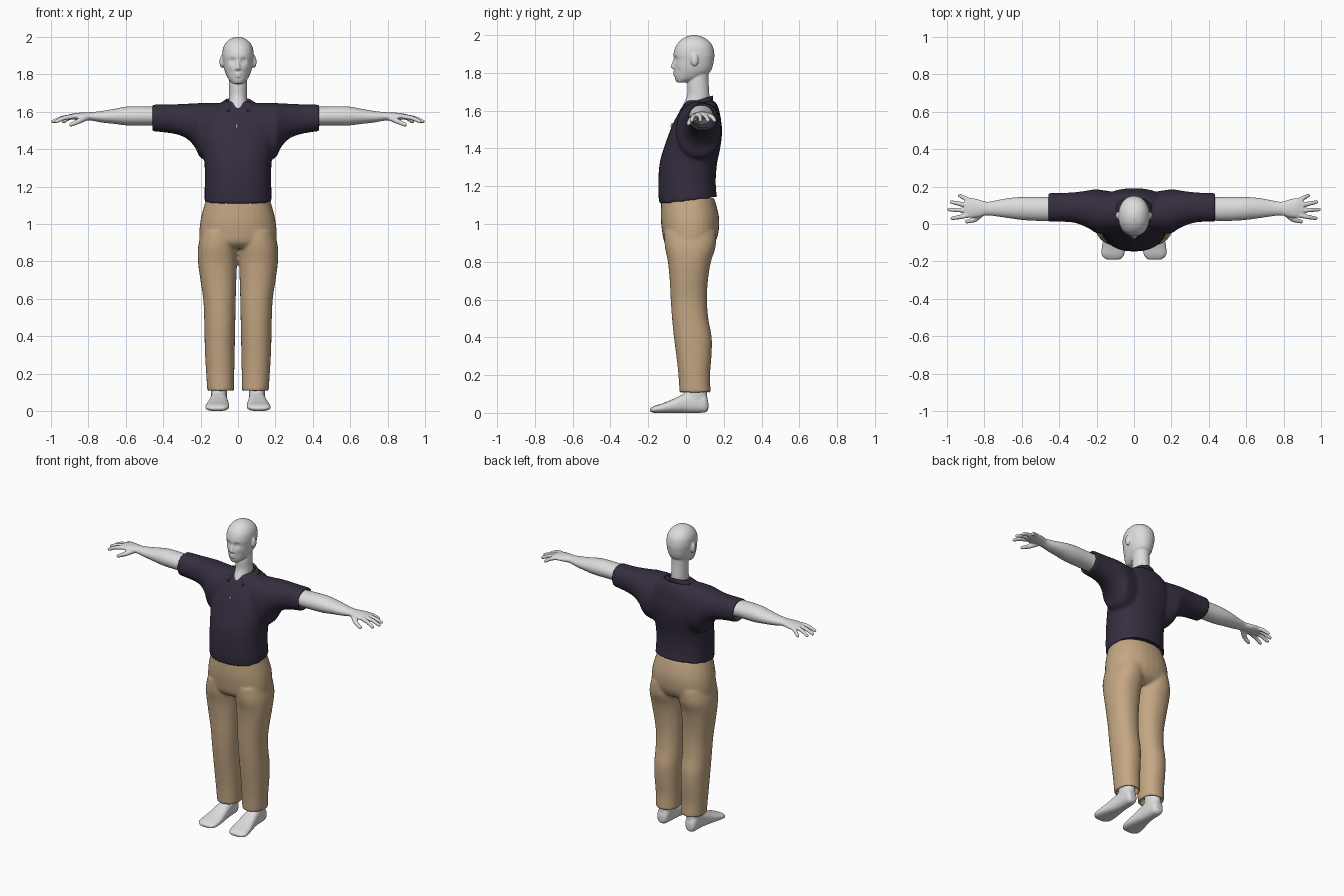
import bpy, bmesh, math
from mathutils import Vector, Matrix

default_cube = bpy.data.objects.get("Cube")
if default_cube:
    bpy.data.objects.remove(default_cube, do_unlink=True)


def material(name, colour):
    mat = bpy.data.materials.new(name)
    mat.use_nodes = True
    mat.diffuse_color = (*colour, 1)
    shader = next(n for n in mat.node_tree.nodes if n.type == 'BSDF_PRINCIPLED')
    shader.inputs["Base Color"].default_value = (*colour, 1)
    return mat


skin = material("pale grey skin", (0.72, 0.72, 0.72))
navy = material("dark plum cloth", (0.036, 0.027, 0.05))
khaki = material("khaki cloth", (0.56, 0.39, 0.23))


def smooth_sections(sections, steps=4):
    """Catmull-Rom interpolation between measured cross-sections."""
    result = []
    last = len(sections) - 1
    for i in range(last):
        p, q, r, s = (sections[max(0, min(last, i + k))] for k in (-1, 0, 1, 2))
        for step in range(steps):
            t = step / steps
            result.append([b + (c - a) * t / 2
                           + (a - 2.5 * b + 2 * c - d / 2) * t * t
                           + (1.5 * (b - c) + (d - a) / 2) * t ** 3
                           for a, b, c, d in zip(p, q, r, s)])
    result.append(list(sections[last]))
    return result


def loft(bm, axis, sections, side=1, power=2.0, hollow=False, segments=32):
    """Closed loft; each section is (position, low, high, low, high)."""
    rows = smooth_sections(sections)
    if hollow:
        wall = 0.013
        t, a, b, c, d = rows[0]
        inward = math.copysign(0.04, rows[1][0] - t)
        rim = [a + wall, b - wall, c + wall, d - wall]
        rows = [[t + inward] + rim, [t] + rim] + rows
    u, v = [k for k in range(3) if k != axis]
    rings = []
    for t, a, b, c, d in rows:
        ring = []
        for i in range(segments):
            angle = math.tau * i / segments
            cu, cv = math.cos(angle), math.sin(angle)
            co = Vector()
            co[axis] = t
            co[u] = (a + b) / 2 + (b - a) / 2 * math.copysign(abs(cu) ** (2 / power), cu)
            co[v] = (c + d) / 2 + (d - c) / 2 * math.copysign(abs(cv) ** (2 / power), cv)
            co.x *= side
            ring.append(bm.verts.new(co))
        rings.append(ring)
    for low, high in zip(rings, rings[1:]):
        for i in range(segments):
            j = (i + 1) % segments
            bm.faces.new((low[i], low[j], high[j], high[i]))
    bm.faces.new(rings[0][::-1])
    bm.faces.new(rings[-1])


def ball(bm, centre, size):
    bmesh.ops.create_uvsphere(bm, u_segments=16, v_segments=10, radius=1,
                              matrix=Matrix.Translation(centre) @ Matrix.Diagonal((*size, 1)))


def limb(bm, points, radii, side=1):
    """Chain of tapered rounded segments."""
    points = [Vector((p[0] * side, p[1], p[2])) for p in points]
    for p, r in zip(points, radii):
        ball(bm, p, (r, r, r))
    for a, b, ra, rb in zip(points, points[1:], radii, radii[1:]):
        turn = (b - a).to_track_quat('Z', 'Y').to_matrix().to_4x4()
        bmesh.ops.create_cone(bm, cap_ends=True, segments=16, radius1=ra, radius2=rb,
                              depth=(b - a).length,
                              matrix=Matrix.Translation((a + b) / 2) @ turn)


def finish(name, bm, mat, voxel=0, smoothing=0, thickness=0):
    """Fuse the pieces into one skin, smooth it and bake the modifiers."""
    bmesh.ops.recalc_face_normals(bm, faces=bm.faces[:])
    mesh = bpy.data.meshes.new(name)
    bm.to_mesh(mesh)
    bm.free()
    obj = bpy.data.objects.new(name, mesh)
    bpy.context.scene.collection.objects.link(obj)
    if voxel:
        remesh = obj.modifiers.new("fuse", 'REMESH')
        remesh.mode = 'VOXEL'
        remesh.voxel_size = voxel
    if thickness:
        obj.modifiers.new("thickness", 'SOLIDIFY').thickness = thickness
    if smoothing:
        soften = obj.modifiers.new("soften", 'SMOOTH')
        soften.iterations = smoothing
    bpy.context.view_layer.update()
    baked = obj.evaluated_get(bpy.context.evaluated_depsgraph_get())
    obj.data = bpy.data.meshes.new_from_object(baked)
    obj.modifiers.clear()
    obj.data.materials.clear()
    obj.data.materials.append(mat)
    obj.data.polygons.foreach_set("use_smooth", [True] * len(obj.data.polygons))
    obj.data.update()
    return obj


def centred(sections):
    return [(z, -w, w, front, back) for z, w, front, back in sections]


# Head and neck
bm = bmesh.new()
loft(bm, 2, centred([
    (1.55, .05, -.03, .12), (1.62, .05, -.02, .125), (1.68, .049, .006, .124),
    (1.75, .049, .008, .12), (1.83, .05, .03, .12)]))
loft(bm, 2, centred([
    (1.75, .028, -.048, .0), (1.77, .048, -.058, .07), (1.8, .064, -.063, .122),
    (1.83, .074, -.065, .14), (1.87, .081, -.063, .148), (1.9, .084, -.066, .15),
    (1.94, .08, -.055, .142), (1.97, .064, -.032, .12), (1.99, .04, -.002, .088),
    (2.0, .012, .03, .055)]), power=2.15)
limb(bm, [(0, -.056, 1.88), (0, -.069, 1.834)], [.007, .012])
ball(bm, (0, -.056, 1.803), (.022, .013, .006))
ball(bm, (0, -.055, 1.79), (.019, .013, .007))
ball(bm, (0, -.04, 1.765), (.022, .017, .014))
for side in (-1, 1):
    ball(bm, (side * .012, -.062, 1.829), (.009, .009, .008))
    ball(bm, (side * .087, .045, 1.868), (.012, .02, .034))
head = finish("head", bm, skin, .005, 3)

# Eye sockets, eyelids and cheeks are pressed into the face
for side in (-1, 1):
    for x, y, z, radius, push in ((.031, -.055, 1.872, .015, .011),
                                  (.032, -.048, 1.87, .008, -.006),
                                  (.045, -.045, 1.815, .018, .004)):
        spot = Vector((x * side, y, z))
        for vert in head.data.vertices:
            vert.co.y += push * math.exp(-((vert.co - spot).length / radius) ** 2)

# Shirt: torso and sleeves with open ends
bm = bmesh.new()
loft(bm, 2, centred([
    (1.105, .179, -.141, .166), (1.16, .179, -.146, .159), (1.25, .177, -.146, .158),
    (1.33, .18, -.138, .166), (1.4, .19, -.118, .181), (1.48, .205, -.09, .191),
    (1.54, .2, -.065, .187), (1.6, .17, -.032, .176), (1.64, .11, -.006, .16),
    (1.655, .07, .01, .14)]), power=2.3, hollow=True)
for vert in bm.verts:
    # the hem rises towards the back
    fade = max(0, min(1, (1.25 - vert.co.z) / .15))
    vert.co.z += .12 * (vert.co.y + .14) * fade
for side, cuff in ((1, .435), (-1, .46)):
    loft(bm, 0, [
        (cuff, .012, .165, 1.497, 1.638), (.34, .01, .168, 1.482, 1.64),
        (.275, -.008, .175, 1.457, 1.643), (.23, -.03, .182, 1.41, 1.645),
        (.195, -.05, .185, 1.35, 1.647), (.1, -.05, .17, 1.33, 1.648)],
        side, power=2.2, hollow=True)
finish("shirt", bm, navy, .008, 5)

# Folded collar, open at the front
bm = bmesh.new()
rows = []
for i in range(33):
    angle = math.radians(-148 + 296 * i / 32)
    s, c = math.sin(angle), math.cos(angle)
    edge = 1.645 + .05 * min(0, c)
    rows.append([bm.verts.new(p) for p in (
        (.062 * s, .07 + .066 * c, edge),
        (.066 * s, .07 + .07 * c, 1.656 + .024 * c),
        (.074 * s, .07 + (.08 - .008 * c) * c, 1.657 + .02 * c),
        (.1 * s, .07 + (.1 - .026 * c) * c, edge))])
for near, far in zip(rows, rows[1:]):
    for k in range(3):
        bm.faces.new((near[k], near[k + 1], far[k + 1], far[k]))
finish("collar", bm, navy, thickness=.007)

# Small opening in the placket
bm = bmesh.new()
ball(bm, (-.006, -.073, 1.52), (.006, .008, .015))
finish("placket_opening", bm, skin)

# Trousers: hips and two legs with open cuffs
bm = bmesh.new()
loft(bm, 2, centred([
    (.87, .15, -.08, .11), (.9, .2, -.113, .15), (.95, .207, -.125, .171),
    (1.02, .2, -.133, .176), (1.08, .186, -.133, .166), (1.14, .168, -.13, .148)]),
    power=2.2)
for side in (-1, 1):
    loft(bm, 2, [
        (.105, .021, .164, -.034, .131), (.2, .02, .17, -.04, .127),
        (.3, .018, .176, -.051, .135), (.4, .016, .179, -.064, .136),
        (.5, .014, .181, -.074, .118), (.6, .012, .186, -.081, .111),
        (.7, .009, .201, -.086, .116), (.8, .005, .214, -.096, .132),
        (.88, 0, .213, -.112, .157), (.96, -.01, .195, -.115, .16)],
        side, power=2.2, hollow=True)
finish("trousers", bm, khaki, .008, 5)

for side, label in ((1, "left"), (-1, "right")):
    # Arm, palm and fingers
    bm = bmesh.new()
    loft(bm, 0, [
        (.36, .025, .145, 1.52, 1.625), (.46, .016, .144, 1.526, 1.628),
        (.58, .02, .145, 1.526, 1.629), (.66, .03, .14, 1.535, 1.616),
        (.73, .04, .128, 1.543, 1.604), (.785, .046, .119, 1.553, 1.598),
        (.83, .037, .131, 1.555, 1.596), (.87, .033, .138, 1.557, 1.593),
        (.905, .042, .128, 1.562, 1.585)], side)
    for base, tip in (((.89, .045), (.972, .03)), ((.895, .073), (.989, .077)),
                      ((.89, .1), (.976, .117)), ((.875, .124), (.932, .152))):
        mid = [(a + b) / 2 for a, b in zip(base, tip)]
        limb(bm, [(*base, 1.574), (*mid, 1.567), (*tip, 1.548)], [.013, .012, .01], side)
    limb(bm, [(.81, .06, 1.57), (.85, .024, 1.55), (.893, .013, 1.531)],
         [.017, .014, .011], side)
    finish(label + "_arm", bm, skin, .005, 3)

    # Foot and ankle
    bm = bmesh.new()
    loft(bm, 1, [
        (.118, .085, .125, .015, .06), (.1, .066, .14, .002, .1),
        (.05, .06, .144, 0, .115), (0, .057, .148, 0, .105),
        (-.06, .05, .16, 0, .077), (-.12, .046, .172, 0, .052),
        (-.165, .052, .174, 0, .038), (-.19, .072, .15, .006, .024)],
        side, power=2.5)
    loft(bm, 2, [(.03, .065, .14, .01, .112), (.09, .058, .145, -.01, .113),
                 (.16, .06, .143, 0, .11)], side)
    finish(label + "_foot", bm, skin, .006, 4)
